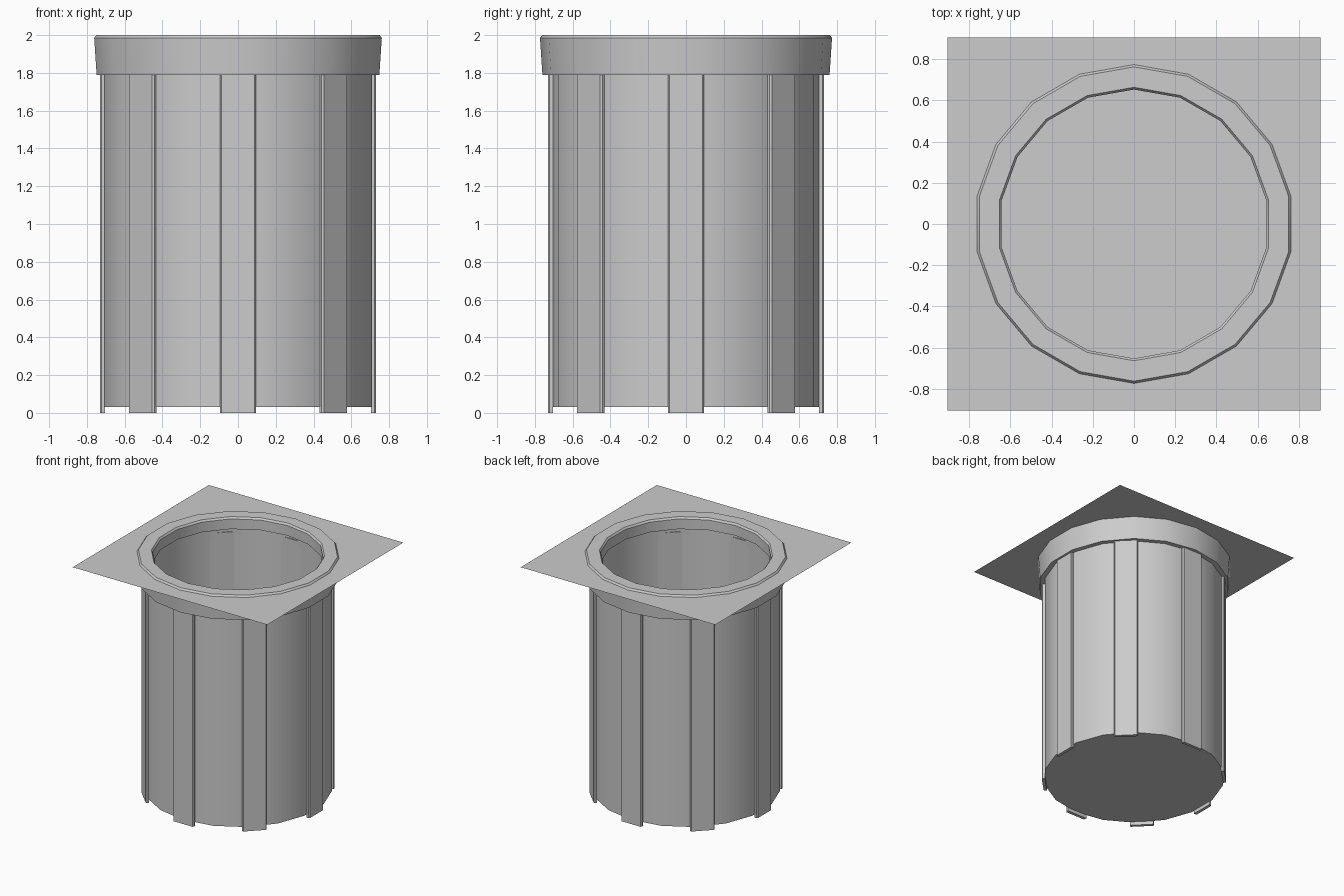
import bpy, bmesh, math
from mathutils import Matrix

SIDES = 18

cube = bpy.data.objects.get("Cube")
if cube:
    bpy.data.objects.remove(cube, do_unlink=True)

grey = bpy.data.materials.new("light_grey")
grey.use_nodes = True
colour = (0.604, 0.604, 0.604, 1)
grey.diffuse_color = colour
grey.node_tree.nodes["Principled BSDF"].inputs["Base Color"].default_value = colour


def finish(bm, name, smooth=True):
    mesh = bpy.data.meshes.new(name)
    bm.to_mesh(mesh)
    bm.free()
    mesh.materials.append(grey)
    obj = bpy.data.objects.new(name, mesh)
    bpy.context.collection.objects.link(obj)
    if smooth:
        bpy.ops.object.select_all(action='DESELECT')
        obj.select_set(True)
        bpy.context.view_layer.objects.active = obj
        bpy.ops.object.shade_smooth_by_angle(angle=math.radians(30))
    return obj


def ring(bm, r, z):
    # Ring of points with corners on the front and back centre line
    angles = [math.pi / 2 + math.tau * i / SIDES for i in range(SIDES)]
    return [bm.verts.new((r * math.cos(a), r * math.sin(a), z)) for a in angles]


def skin(bm, low, high):
    for i in range(SIDES):
        j = (i + 1) % SIDES
        bm.faces.new((low[i], low[j], high[j], high[i]))


# Body: thin open drum with a flat floor
bm = bmesh.new()
base, top = ring(bm, 0.72, 0.03), ring(bm, 0.72, 1.9)
skin(bm, base, top)
bm.faces.new(base[::-1])
finish(bm, "body")

# Rim: tapered collar with chamfered top edges and an inner lip
profile = [(0.76, 1.79), (0.773, 1.985), (0.762, 2.0), (0.663, 2.0),
           (0.652, 1.985), (0.652, 1.9), (0.717, 1.89), (0.717, 1.79)]
bm = bmesh.new()
rings = [ring(bm, r, z) for r, z in profile]
for low, high in zip(rings, rings[1:] + rings[:1]):
    skin(bm, low, high)
bmesh.ops.recalc_face_normals(bm, faces=bm.faces)
finish(bm, "rim")

# Ribs: eight flat straps whose ends stick out as feet
for k in range(8):
    bm = bmesh.new()
    bmesh.ops.create_cube(bm, size=1)
    bmesh.ops.scale(bm, vec=(0.026, 0.19, 1.85), verts=bm.verts)
    bmesh.ops.translate(bm, vec=(0.717, 0, 0.925), verts=bm.verts)
    outer = [e for e in bm.edges if all(v.co.x > 0.717 for v in e.verts)
             and abs(e.verts[0].co.z - e.verts[1].co.z) > 1]
    bmesh.ops.bevel(bm, geom=outer, offset=0.008, segments=1, affect='EDGES')
    bmesh.ops.rotate(bm, cent=(0, 0, 0), verts=bm.verts,
                     matrix=Matrix.Rotation(k * math.pi / 4, 3, 'Z'))
    finish(bm, f"rib_{k + 1}", smooth=False)

# Ground sheet: square sheet around the rim, just below its top
bm = bmesh.new()
hole = ring(bm, 0.71, 1.985)
half = 0.905
square = [bm.verts.new((x * half, y * half, 1.985))
          for x, y in ((-1, -1), (1, -1), (1, 1), (-1, 1))]
edges = []
for loop in (hole, square):
    edges += [bm.edges.new((a, b)) for a, b in zip(loop, loop[1:] + loop[:1])]
bmesh.ops.triangle_fill(bm, edges=edges, use_beauty=True, normal=(0, 0, 1))
for f in bm.faces:
    f.normal_update()
    if f.normal.z < 0:
        f.normal_flip()
finish(bm, "ground_sheet", smooth=False)
